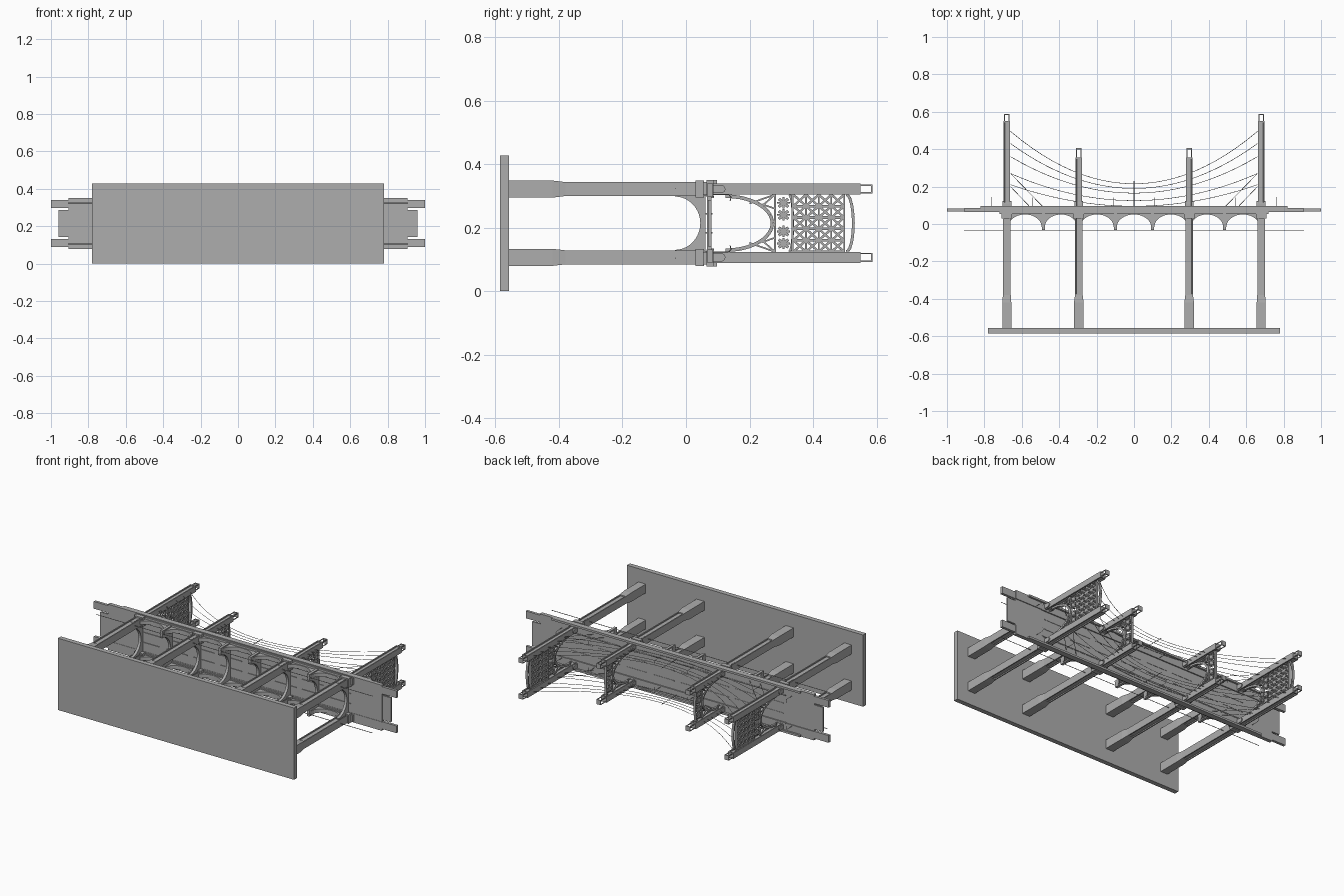
import bpy, bmesh, math
from mathutils import Vector

if "Cube" in bpy.data.objects:
    bpy.data.objects.remove(bpy.data.objects["Cube"])

steel = bpy.data.materials.new("grey_steel")
steel.use_nodes = True
GREY = (0.42, 0.42, 0.42, 1)
steel.diffuse_color = GREY
steel.node_tree.nodes["Principled BSDF"].inputs["Base Color"].default_value = GREY

MID = 0.214            # centre of the bridge width (z)
LEG = 0.1075           # leg row offset from the centre
OUTER, INNER = 0.68, 0.295
SIDES = (-1, 1)


def finish(name, bm):
    bmesh.ops.recalc_face_normals(bm, faces=bm.faces)
    mesh = bpy.data.meshes.new(name)
    bm.to_mesh(mesh)
    bm.free()
    mesh.materials.append(steel)
    ob = bpy.data.objects.new(name, mesh)
    bpy.context.collection.objects.link(ob)
    return ob


def add_box(bm, x0, x1, y0, y1, z0, z1):
    vs = bmesh.ops.create_cube(bm, size=1)["verts"]
    for v in vs:
        v.co = Vector((x0 + (v.co.x + .5) * (x1 - x0),
                       y0 + (v.co.y + .5) * (y1 - y0),
                       z0 + (v.co.z + .5) * (z1 - z0)))


def add_prism(bm, pts, axis, lo, hi):
    """Extrude a flat outline: axis z takes (x, y) points, axis x takes (y, z)."""
    def place(p, d):
        return (p[0], p[1], d) if axis == "z" else (d, p[0], p[1])
    a = [bm.verts.new(place(p, lo)) for p in pts]
    b = [bm.verts.new(place(p, hi)) for p in pts]
    bm.faces.new(a)
    bm.faces.new(b[::-1])
    for i in range(len(pts)):
        j = (i + 1) % len(pts)
        bm.faces.new((a[i], a[j], b[j], b[i]))


def add_bar(bm, p, q, x, width, depth):
    """Flat bar between two (y, z) points at a given x."""
    p, q = Vector(p), Vector(q)
    d = (q - p).normalized() * width / 2
    n = Vector((-d.y, d.x))
    add_prism(bm, [p + n, q + n, q - n, p - n], "x", x - depth / 2, x + depth / 2)


def add_path(bm, pts, x, width, depth):
    for p, q in zip(pts, pts[1:]):
        add_bar(bm, p, q, x, width, depth)


def arc(base, rise, half, n=20):
    """Elliptical (y, z) arch over the road."""
    return [(base + rise * math.sin(math.pi * i / n),
             MID - half * math.cos(math.pi * i / n)) for i in range(n + 1)]


def wire(name, pts, r):
    cu = bpy.data.curves.new(name, "CURVE")
    cu.dimensions = "3D"
    cu.bevel_depth, cu.bevel_resolution = r, 0
    cu.use_fill_caps = True
    sp = cu.splines.new("POLY")
    sp.points.add(len(pts) - 1)
    for point, co in zip(sp.points, pts):
        point.co = (*co, 1)
    cu.materials.append(steel)
    bpy.context.collection.objects.link(bpy.data.objects.new(name, cu))


# Base slab
bm = bmesh.new()
add_box(bm, -.78, .78, -.585, -.557, 0, 2 * MID)
finish("base_slab", bm)

# Deck: centre strips first, then the parts repeated on both edges
bm = bmesh.new()
add_box(bm, -.96, .96, .070, .080, MID - .073, MID + .073)
add_box(bm, -.905, .905, .066, .081, MID - .083, MID + .083)
finish("roadway", bm)
EDGES = [("edge_beam", 1.0, .067, .083, .083, .126),
         ("wide_beam", .905, .064, .086, .083, .136),
         ("girder", .72, .054, .07, .09, .13),
         ("parapet", .82, .08, .097, .124, .136),
         ("inner_kerb", .72, .08, .088, .080, .086)]
for name, hx, y0, y1, a, b in EDGES:
    bm = bmesh.new()
    for s in SIDES:
        z = sorted((MID + s * a, MID + s * b))
        add_box(bm, -hx, hx, y0, y1, *z)
    finish(name, bm)
bm = bmesh.new()
for s in SIDES:
    for i in range(8):
        x = -.7 + i * .18
        add_box(bm, x, x + .14, .062, .083, MID + s * .03 - .002, MID + s * .03 + .002)
finish("road_joints", bm)


def tower_leg(name, x, z, low, up, top, tip):
    """Stepped leg with recessed long panels, a capital and an open lantern."""
    bm = bmesh.new()
    rows = [(-.557, low, .0268), (-.42, low, .0268), (-.38, up + .003, .022),
            (.05, up + .003, .022), (.08, up, .0175), (top, up, .0175)]
    rings = [[bm.verts.new((x + a * hx, y, z + b * hz))
              for a, b in ((-1, -1), (1, -1), (1, 1), (-1, 1))] for y, hx, hz in rows]
    bm.faces.new(rings[0])
    bm.faces.new(rings[-1])
    panels = []
    for k, (a, b) in enumerate(zip(rings, rings[1:])):
        for i in range(4):
            f = bm.faces.new((a[i], a[(i + 1) % 4], b[(i + 1) % 4], b[i]))
            if k in (2, 4) and i in (0, 2):
                panels.append(f)
    bmesh.ops.recalc_face_normals(bm, faces=bm.faces)
    bmesh.ops.inset_individual(bm, faces=panels, thickness=.009, depth=0)
    bmesh.ops.inset_individual(bm, faces=panels, thickness=.001, depth=-.006)
    add_box(bm, x - .029, x + .029, .03, .056, z - .027, z + .027)
    finish(name, bm)
    bm = bmesh.new()
    r, t = .014, .004
    for a in SIDES:
        for b in SIDES:
            xs = sorted((x + a * r, x + a * (r - t)))
            zs = sorted((z + b * r, z + b * (r - t)))
            add_box(bm, *xs, top, tip, *zs)
    add_box(bm, x - r, x + r, tip - .006, tip, z - r, z + r)
    finish(name + "_lantern", bm)
    # rounded plates at the foot of the upper leg
    bm = bmesh.new()
    foot = [(.08, z - .013)] + [(.11 + .014 * math.sin(math.pi * i / 10),
            z - .013 * math.cos(math.pi * i / 10)) for i in range(11)] + [(.08, z + .013)]
    add_prism(bm, foot, "x", x - up - .006, x + up + .006)
    finish(name + "_foot_plate", bm)


def portal(name, x, tall):
    """Arched cross-frame between two legs, with a lattice on the tall towers."""
    bm = bmesh.new()
    D, H = .014, .09
    add_path(bm, arc(.125, .147, .085), x, .011, D)
    for s in SIDES:
        for y, z in ((.2, .062), (.235, .05)):
            add_bar(bm, (y, MID + s * z), (.28, MID + s * H), x, .005, D)
        add_bar(bm, (.24, MID + s * .06), (.282, MID + s * .045), x, .005, D)
    for y in (.28, .335):
        add_bar(bm, (y, MID - H), (y, MID + H), x, .006, D)
    # pierced crosses
    for z in (-.064, -.026, .026, .064):
        c = (.307, MID + z)
        for i in range(4):
            a = math.pi * i / 4
            dy, dz = .021 * math.cos(a), .018 * math.sin(a)
            add_bar(bm, (c[0] - dy, c[1] - dz), (c[0] + dy, c[1] + dz), x,
                    .009 if i % 2 else .005, D)
    if tall:
        step_y, step_z = .04, .036
        for r in range(5):
            z0 = MID - H + r * step_z
            for c in range(4):
                y0 = .338 + c * step_y
                y1, z1 = y0 + step_y, z0 + step_z
                add_bar(bm, (y0, z0), (y1, z1), x, .007, D)
                add_bar(bm, (y0, z1), (y1, z0), x, .007, D)
            add_bar(bm, (.335, z0), (.50, z0), x, .008, D)
        for c in range(1, 5):
            y = .338 + c * step_y
            add_bar(bm, (y, MID - H), (y, MID + H), x, .005, D)
        add_path(bm, arc(.505, .022, H, 12), x, .009, D)
    else:
        add_path(bm, arc(.325, .012, H, 12), x, .007, D)
    finish(name, bm)


# Towers
for sx in SIDES:
    side = "left" if sx > 0 else "right"
    for sz in SIDES:
        row = "upper" if sz > 0 else "lower"
        z = MID + sz * LEG
        tower_leg(f"{side}_{row}_tall_leg", sx * OUTER, z, .024, .018, .55, .588)
        tower_leg(f"{side}_{row}_short_leg", sx * INNER, z, .026, .0175, .355, .405)
    portal(f"{side}_tall_portal", sx * OUTER, True)
    portal(f"{side}_short_portal", sx * INNER, False)

# Side arches under the deck
SUPPORTS = [-.68, -.485, -.295, -.1, .1, .295, .485, .68]
bm = bmesh.new()
for a, b in zip(SUPPORTS, SUPPORTS[1:]):
    c, h = (a + b) / 2, (b - a) / 2
    r = h - .009
    outline = [(a, .06), (a, -.015)] + [
        (c - r * math.cos(math.pi * i / 20), -.015 + .066 * math.sin(math.pi * i / 20))
        for i in range(21)] + [(b, -.015), (b, .06)]
    for s in SIDES:
        z = MID + s * LEG
        add_prism(bm, outline, "z", z - .011, z + .011)
finish("side_arches", bm)

# Cross arches and short hanging posts
bm = bmesh.new()
for x in SUPPORTS:
    outline = [(.062, MID - .09), (-.035, MID - .09)] + arc(-.035, .08, .084) \
        + [(-.035, MID + .09), (.062, MID + .09)]
    add_prism(bm, outline, "x", x - .008, x + .008)
    for s in SIDES:
        z = MID + s * LEG
        add_box(bm, x - .008, x + .008, -.03, .06, z - .018, z + .018)
finish("cross_arches", bm)

# Cables, rails, lamps and masts on both edges
CABLES = [(.495, .215), (.43, .19), (.36, .165), (.27, .125), (.21, .095)]
for s in SIDES:
    z = MID + s * LEG
    for top, low in CABLES:
        pts = [(x, low + (top - low) * (x / .66) ** 2, z)
               for x in (-.66 + 1.32 * i / 24 for i in range(25))]
        wire("main_cable", pts, .0014)
    for sx in SIDES:
        for top, end in ((.27, .48), (.20, .55)):
            wire("stay_cable", [(sx * .66, top, z), (sx * end, .085, z)], .0014)
        for x in (.11, .545, .76):
            zl = MID + s * .09
            wire("lamp", [(sx * x, .08, zl), (sx * x, .135, zl), (sx * x, .142, zl - s * .008),
                          (sx * x, .139, zl - s * .02)], .0016)
    wire("lower_rail", [(-.91, -.033, MID + s * .11), (.91, -.033, MID + s * .11)], .002)
    wire("mast", [(0, .08, z), (0, .23, z)], .002)
